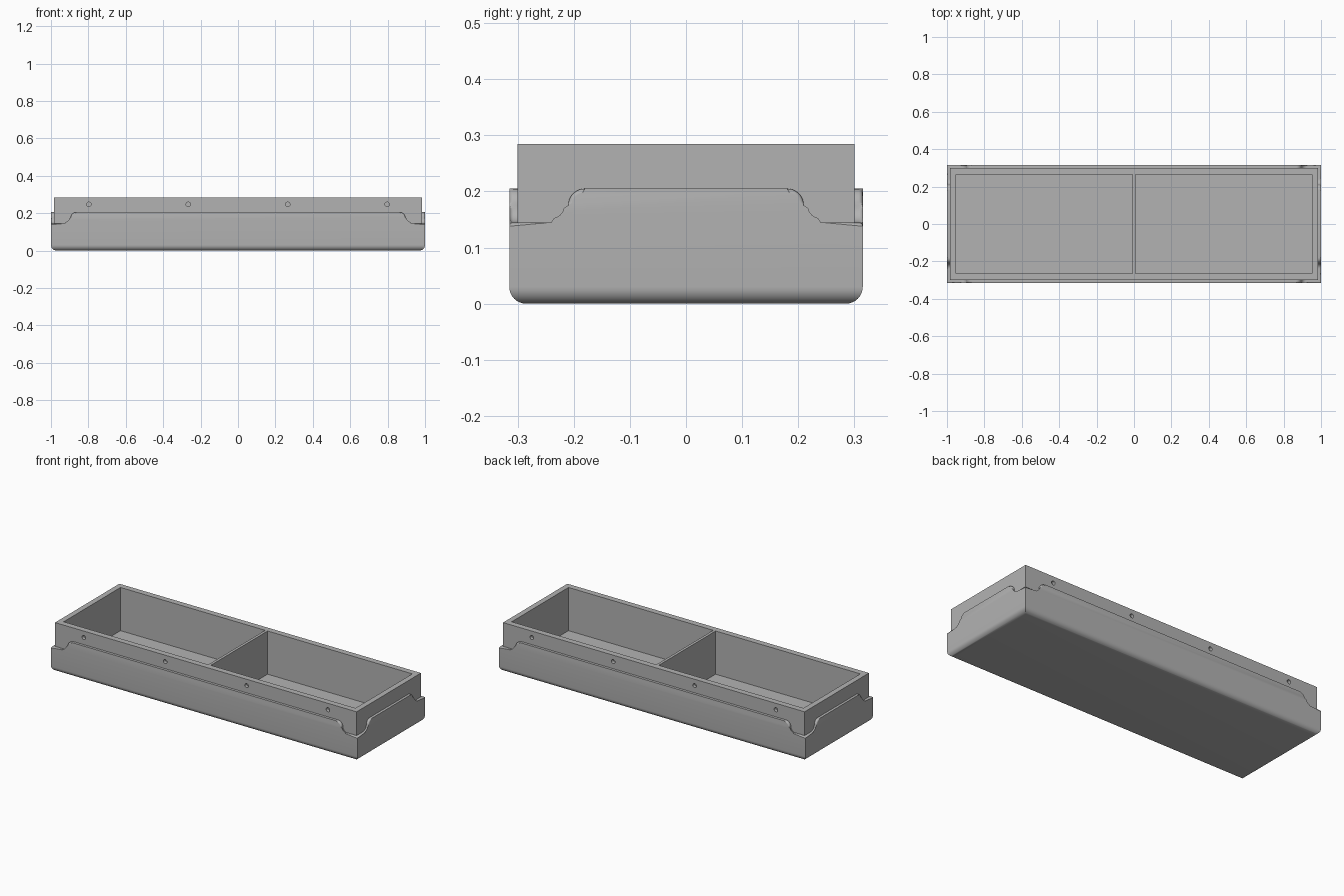
import bpy, bmesh
from math import pi, sin, cos

cube = bpy.data.objects.get("Cube")
if cube:
    bpy.data.objects.remove(cube, do_unlink=True)

HX, HY = 1.0, 0.315          # shell half sizes
LX, LY = 0.985, 0.30         # liner half sizes
CX, CY = 0.953, 0.265        # cavity half sizes
LOW, HIGH, TOP, FLOOR = 0.145, 0.205, 0.285, 0.03
BASE_R, STEP_R, RIM_R = 0.03, 0.03, 0.007

grey = bpy.data.materials.new("plain grey")
grey.use_nodes = True
colour = (0.45, 0.45, 0.45, 1)
grey.diffuse_color = colour
grey.node_tree.nodes["Principled BSDF"].inputs["Base Color"].default_value = colour


def finish(bm, name):
    bmesh.ops.recalc_face_normals(bm, faces=bm.faces)
    mesh = bpy.data.meshes.new(name)
    bm.to_mesh(mesh)
    bm.free()
    obj = bpy.data.objects.new(name, mesh)
    obj.data.materials.append(grey)
    bpy.context.collection.objects.link(obj)
    return obj


def ring(bm, x, y, z):
    return [bm.verts.new((sx * x, sy * y, z))
            for sx, sy in ((-1, -1), (1, -1), (1, 1), (-1, 1))]


def bridge(bm, a, b):
    for i in range(len(a)):
        j = (i + 1) % len(a)
        bm.faces.new((a[i], a[j], b[j], b[i]))


def loft(bm, sections):
    rings = [ring(bm, *s) for s in sections]
    for a, b in zip(rings, rings[1:]):
        bridge(bm, a, b)
    return rings


def side_profile(half):
    """Top edge of one wall: low corner, S-shaped step, raised middle."""
    mid, n = half - 0.105, 8
    rise = [(-half, LOW)]
    for i in range(n + 1):                       # lower hollow arc
        a = pi / 2 * i / n
        rise.append((-mid - STEP_R + STEP_R * sin(a), LOW + STEP_R * (1 - cos(a))))
    for i in range(1, n + 1):                    # upper round arc
        a = pi / 2 * i / n
        rise.append((-mid + STEP_R * (1 - cos(a)), HIGH - STEP_R + STEP_R * sin(a)))
    return rise + [(-t, z) for t, z in reversed(rise)]


# Outer shell: rounded base, walls with stepped top edge
bm = bmesh.new()
arc = [pi / 2 * i / 8 for i in range(9)]
rings = loft(bm, [(HX - BASE_R * (1 - sin(a)), HY - BASE_R * (1 - sin(a)),
                   BASE_R * (1 - cos(a))) for a in arc])
bm.faces.new(rings[0])
base = rings[-1]
long_side, short_side = side_profile(HX), side_profile(HY)
walls = [[(t, -HY, z) for t, z in long_side],
         [(HX, t, z) for t, z in short_side],
         [(-t, HY, z) for t, z in long_side],
         [(-HX, -t, z) for t, z in short_side]]
contour, starts = [], []
for wall in walls:
    starts.append(len(contour))
    contour += [bm.verts.new(p) for p in wall[:-1]]
for k in range(4):
    end = starts[k + 1] if k < 3 else len(contour)
    top = contour[starts[k]:end] + [contour[end % len(contour)]]
    bm.faces.new([base[k], base[(k + 1) % 4]] + top[::-1])
inner = [bm.verts.new((max(-LX, min(LX, v.co.x)), max(-LY, min(LY, v.co.y)), v.co.z))
         for v in contour]
bridge(bm, contour, inner)
rim = [bm.edges.get((contour[i - 1], contour[i])) for i in range(len(contour))]
bmesh.ops.bevel(bm, geom=rim, offset=RIM_R, segments=4, profile=0.5,
                affect='EDGES', clamp_overlap=False)
shell = finish(bm, "outer_shell")

# Liner: open box inside the shell
bm = bmesh.new()
rings = loft(bm, [(LX, LY, 0.01), (LX, LY, TOP), (CX, CY, TOP), (CX, CY, FLOOR)])
bm.faces.new(rings[0])
bm.faces.new(rings[-1])
liner = finish(bm, "inner_box")

# Blind screw holes along front and back
bm = bmesh.new()
for side in (-1, 1):
    for x in (-0.797, -0.266, 0.266, 0.797):
        loops = [[bm.verts.new((x + 0.012 * cos(2 * pi * i / 24), side * y,
                                0.247 + 0.012 * sin(2 * pi * i / 24)))
                  for i in range(24)] for y in (LY - 0.02, LY + 0.02)]
        bridge(bm, *loops)
        for loop in loops:
            bm.faces.new(loop)
cutter = finish(bm, "hole_cutter")
cutter.hide_render = True
cutter.hide_viewport = True
cut = liner.modifiers.new("holes", 'BOOLEAN')
cut.operation = 'DIFFERENCE'
cut.solver = 'EXACT'
cut.object = cutter

# Divider between the two compartments
bm = bmesh.new()
rings = loft(bm, [(0.008, CY, FLOOR), (0.008, CY, TOP)])
for r in rings:
    bm.faces.new(r)
divider = finish(bm, "divider")

# Smooth shading with sharp edges kept
bpy.ops.object.select_all(action='DESELECT')
for obj in (shell, liner, divider):
    obj.select_set(True)
bpy.context.view_layer.objects.active = shell
bpy.ops.object.shade_smooth_by_angle()
